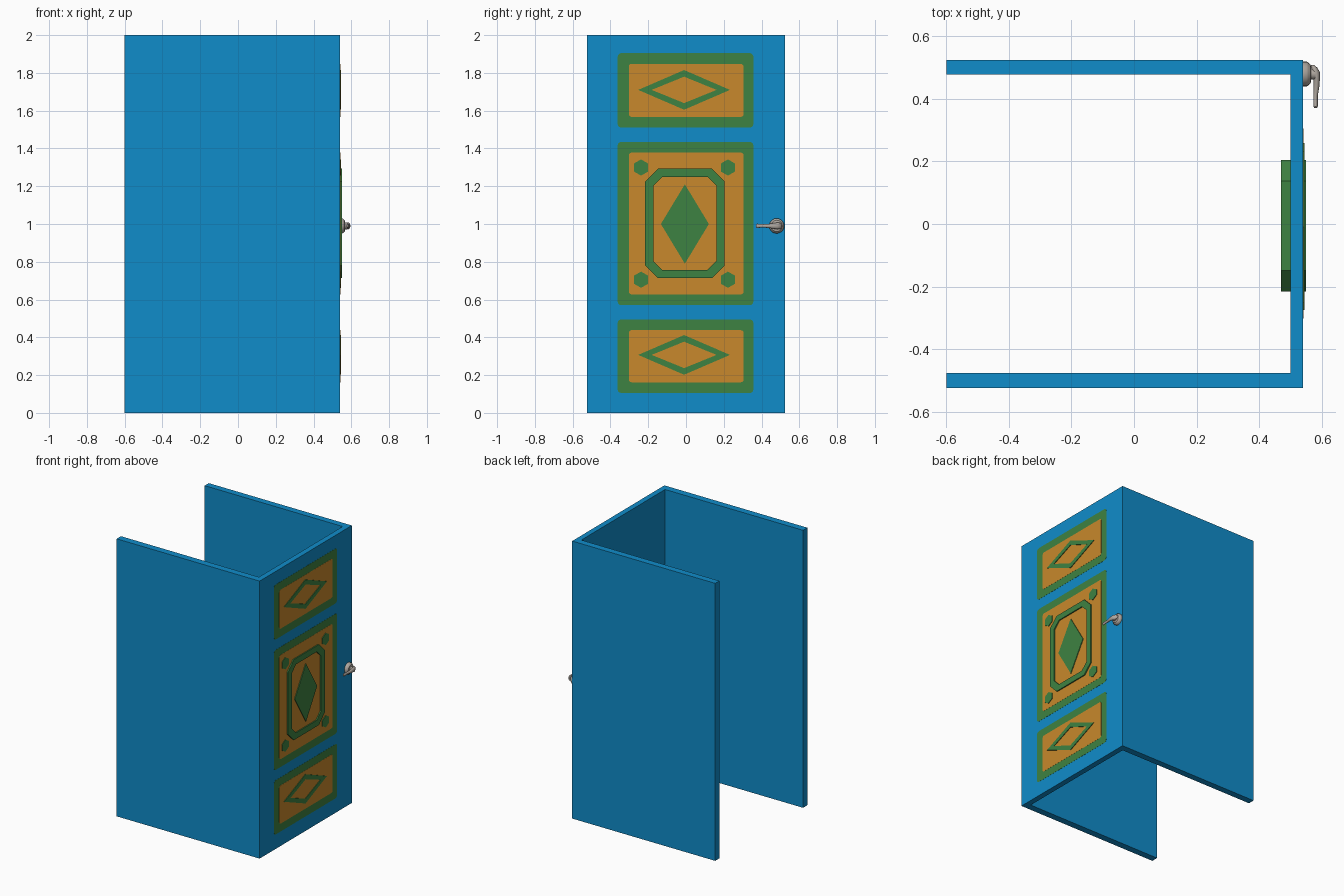
import bpy, bmesh, math
from mathutils import Vector

if "Cube" in bpy.data.objects:
    bpy.data.objects.remove(bpy.data.objects["Cube"])


def material(name, rgb):
    m = bpy.data.materials.new(name)
    m.diffuse_color = (*rgb, 1)
    m.use_nodes = True
    m.node_tree.nodes["Principled BSDF"].inputs["Base Color"].default_value = m.diffuse_color
    return m


BLUE = material("blue paint", (0.005, 0.263, 0.59))
GREEN = material("green paint", (0.048, 0.223, 0.054))
ORANGE = material("orange paint", (0.578, 0.246, 0.025))
METAL = material("grey metal", (0.43, 0.39, 0.35))


def finish(bm, name, mat, smooth=False):
    bmesh.ops.recalc_face_normals(bm, faces=bm.faces)
    me = bpy.data.meshes.new(name)
    bm.to_mesh(me)
    bm.free()
    me.materials.append(mat)
    ob = bpy.data.objects.new(name, me)
    bpy.context.collection.objects.link(ob)
    if smooth:
        bpy.context.view_layer.objects.active = ob
        ob.select_set(True)
        bpy.ops.object.shade_smooth_by_angle(angle=math.radians(40))
        ob.select_set(False)
    return ob


def bridge(bm, a, b):
    n = len(a)
    for i in range(n):
        bm.faces.new((a[i], a[(i + 1) % n], b[(i + 1) % n], b[i]))


def prism(name, outline, x0, x1, mat, hole=None):
    """Extrude a (y, z) outline along x, optionally as a ring around a hole."""
    bm = bmesh.new()
    back, front = ([bm.verts.new((x, y, z)) for y, z in outline] for x in (x0, x1))
    bridge(bm, back, front)
    if hole:
        hback, hfront = ([bm.verts.new((x, y, z)) for y, z in hole] for x in (x0, x1))
        bridge(bm, hback, hfront)
        bridge(bm, back, hback)
        bridge(bm, front, hfront)
    else:
        bm.faces.new(back)
        bm.faces.new(front)
    return finish(bm, name, mat)


def chamfered(cy, cz, w, h, c):
    return [(cy + a, cz + b) for a, b in (
        (w, h - c), (w - c, h), (c - w, h), (-w, h - c),
        (-w, c - h), (c - w, -h), (w - c, -h), (w, c - h))]


def rounded(y0, y1, z0, z1, r):
    pts = []
    for k, (cy, cz) in enumerate(((y1 - r, z1 - r), (y0 + r, z1 - r),
                                  (y0 + r, z0 + r), (y1 - r, z0 + r))):
        for s in range(4):
            a = math.pi / 2 * (k + s / 3)
            pts.append((cy + r * math.cos(a), cz + r * math.sin(a)))
    return pts


def diamond(cy, cz, w, h):
    return [(cy + w, cz), (cy, cz + h), (cy - w, cz), (cy, cz - h)]


def tube(name, sections, sides=20):
    """Loft ellipses; each section is (centre, in-plane axis, z radius)."""
    bm = bmesh.new()
    rings = []
    for c, axis, rz in sections:
        rings.append([bm.verts.new(Vector(c) + Vector(axis) * math.cos(t) + Vector((0, 0, rz * math.sin(t))))
                      for t in (2 * math.pi * i / sides for i in range(sides))])
    for a, b in zip(rings, rings[1:]):
        bridge(bm, a, b)
    bm.faces.new(rings[0])
    bm.faces.new(rings[-1])
    return finish(bm, name, METAL, True)


# door and two side walls: one U-shaped profile extruded upwards
bm = bmesh.new()
U = [(-0.6, -0.525), (0.54, -0.525), (0.54, 0.525), (-0.6, 0.525),
     (-0.6, 0.478), (0.5, 0.478), (0.5, -0.476), (-0.6, -0.476)]
low, high = ([bm.verts.new((x, y, z)) for x, y in U] for z in (0, 2))
bridge(bm, low, high)
bm.faces.new(low)
bm.faces.new(high)
finish(bm, "door_and_walls", BLUE)

# painted panels: green border plate with orange field
for label, z0, z1 in (("top", 1.51, 1.905), ("middle", 0.57, 1.435), ("bottom", 0.105, 0.495)):
    prism(label + "_panel_border", rounded(-0.362, 0.357, z0, z1, 0.02), 0.536, 0.541, GREEN)
    prism(label + "_panel_field", rounded(-0.303, 0.305, z0 + 0.057, z1 - 0.057, 0.015),
          0.536, 0.5418, ORANGE)

# raised diamond frames on the top and bottom panels
for label, z in (("top", 1.71), ("bottom", 0.307)):
    prism(label + "_diamond_frame", diamond(-0.01, z, 0.243, 0.105), 0.53, 0.546, GREEN,
          diamond(-0.01, z, 0.172, 0.070))

# octagonal frame passing through the door, with a diamond in the middle
prism("octagon_frame", chamfered(-0.006, 1.003, 0.21, 0.29, 0.067), 0.47, 0.55, GREEN,
      chamfered(-0.006, 1.003, 0.167, 0.247, 0.048))
prism("centre_diamond", diamond(-0.006, 1.0, 0.127, 0.21), 0.53, 0.547, GREEN)

# hexagonal studs in the corners of the middle panel
for sy in (-1, 1):
    for sz in (-1, 1):
        prism("corner_stud", [(-0.008 + sy * 0.23 + 0.043 * math.sin(i * math.pi / 3),
                               1.002 + sz * 0.297 + 0.043 * math.cos(i * math.pi / 3)) for i in range(6)],
              0.53, 0.546, GREEN)

# handle: round rose with neck, then a tapering lever
HY, HZ = 0.48, 0.99
tube("handle_rose", [((x, HY, HZ), (0, r, 0), r) for x, r in (
    (0.535, 0.040), (0.553, 0.040), (0.558, 0.036), (0.565, 0.030), (0.567, 0.018), (0.58, 0.018))])
path = [(0.571, 0.509, 0.005, 0.009), (0.577, 0.500, 0.010, 0.016), (0.583, 0.485, 0.012, 0.018),
        (0.585, 0.465, 0.010, 0.015), (0.584, 0.440, 0.009, 0.011), (0.581, 0.410, 0.007, 0.009),
        (0.581, 0.388, 0.007, 0.010), (0.581, 0.376, 0.007, 0.012), (0.581, 0.371, 0.004, 0.007)]
tube("handle_lever", [((x, y, HZ), (rx, 0, 0), rz) for x, y, rx, rz in path])
